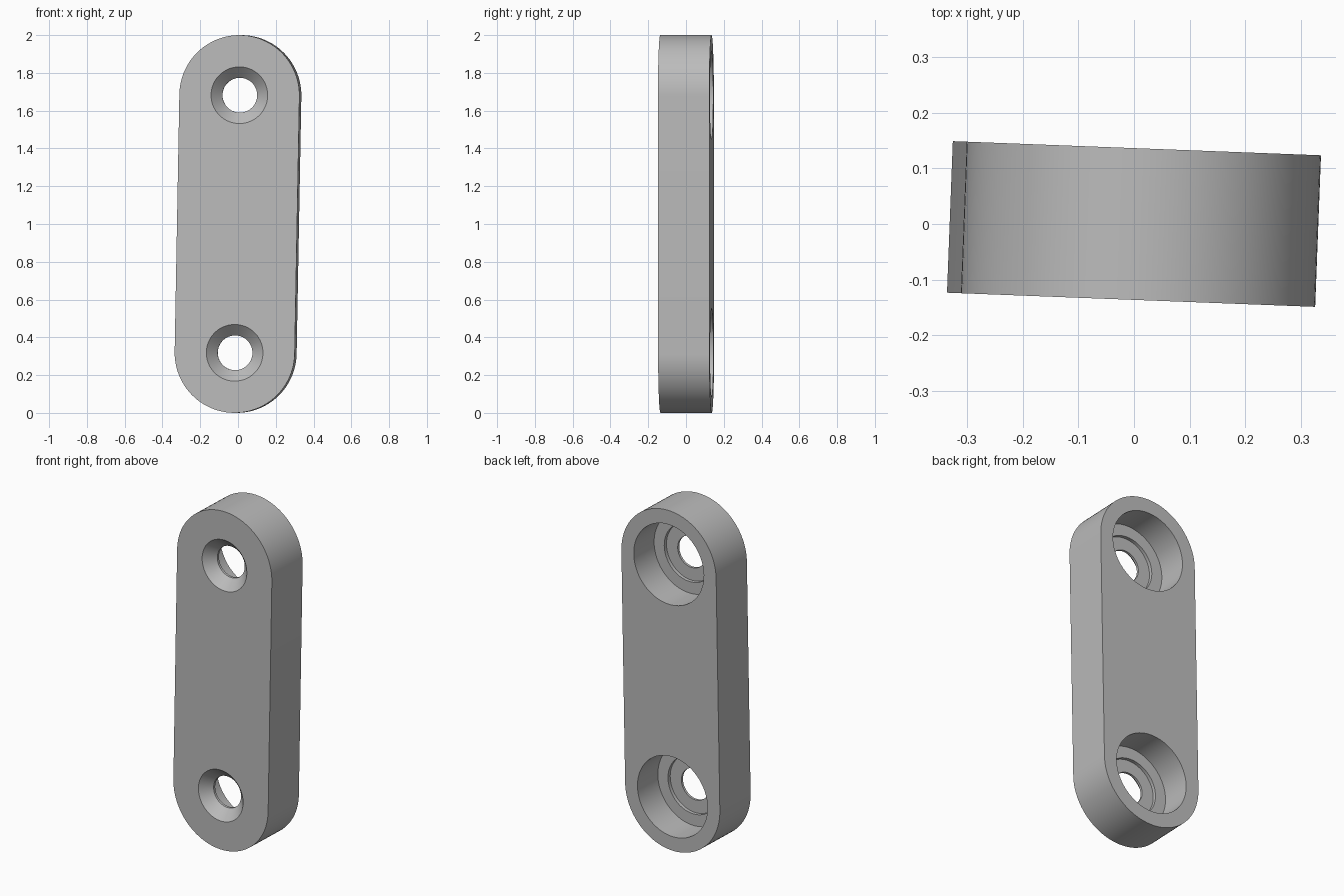
import bpy, bmesh
from math import sin, cos, pi, radians
from mathutils import Matrix

if "Cube" in bpy.data.objects:
    bpy.data.objects.remove(bpy.data.objects["Cube"], do_unlink=True)

RADIUS, REACH, HALF = 0.318, 0.682, 0.136   # end radius, hole offset, half thickness
SEGS = 96

grey = bpy.data.materials.new("plain grey")
grey.use_nodes = True
colour = (0.5, 0.5, 0.5, 1)
grey.diffuse_color = colour
grey.node_tree.nodes["Principled BSDF"].inputs["Base Color"].default_value = colour


def make_object(name, bm):
    bmesh.ops.recalc_face_normals(bm, faces=bm.faces)
    mesh = bpy.data.meshes.new(name)
    bm.to_mesh(mesh)
    bm.free()
    mesh.materials.append(grey)
    obj = bpy.data.objects.new(name, mesh)
    bpy.context.collection.objects.link(obj)
    return obj


def arm_plate():
    # Capsule outline in XZ, extruded through the thickness
    bm = bmesh.new()
    outline = []
    for side in (1, -1):
        for i in range(SEGS // 2 + 1):
            a = 2 * pi * i / SEGS
            outline.append(bm.verts.new((side * RADIUS * cos(a), -HALF,
                                         side * (REACH + RADIUS * sin(a)))))
    face = bm.faces.new(outline)
    new = bmesh.ops.extrude_face_region(bm, geom=[face])["geom"]
    bmesh.ops.translate(bm, vec=(0, 2 * HALF, 0),
                        verts=[v for v in new if isinstance(v, bmesh.types.BMVert)])
    return make_object("link_plate", bm)


def hole_cutter(z):
    # Turned profile: countersink, through hole, shallow step, deep rear bore
    profile = [(0.16, -HALF - 0.01), (0.092, -HALF + 0.058), (0.092, -0.064),
               (0.167, -0.064), (0.167, -0.044), (0.235, -0.044), (0.235, HALF + 0.02)]
    bm = bmesh.new()
    rings = [[bm.verts.new((r * cos(2 * pi * i / SEGS), y, z + r * sin(2 * pi * i / SEGS)))
              for i in range(SEGS)] for r, y in profile]
    for low, high in zip(rings, rings[1:]):
        for i in range(SEGS):
            j = (i + 1) % SEGS
            bm.faces.new((low[i], low[j], high[j], high[i]))
    bm.faces.new(rings[0])
    bm.faces.new(rings[-1])
    cutter = make_object("hole_cutter", bm)
    cutter.hide_render = True
    return cutter


plate = arm_plate()
bpy.context.view_layer.objects.active = plate
plate.select_set(True)

# Cut both stepped holes
for z in (REACH, -REACH):
    cutter = hole_cutter(z)
    cut = plate.modifiers.new("hole", "BOOLEAN")
    cut.operation = "DIFFERENCE"
    cut.solver = "EXACT"
    cut.object = cutter
    bpy.ops.object.modifier_apply(modifier=cut.name)
    bpy.data.objects.remove(cutter, do_unlink=True)

# Slight lean and twist of the whole plate
plate.data.transform(Matrix.Translation((0, 0, 1))
                     @ Matrix.Rotation(radians(-2.2), 4, "Z")
                     @ Matrix.Rotation(radians(1.05), 4, "Y"))
bpy.ops.object.shade_smooth_by_angle(angle=radians(30))
